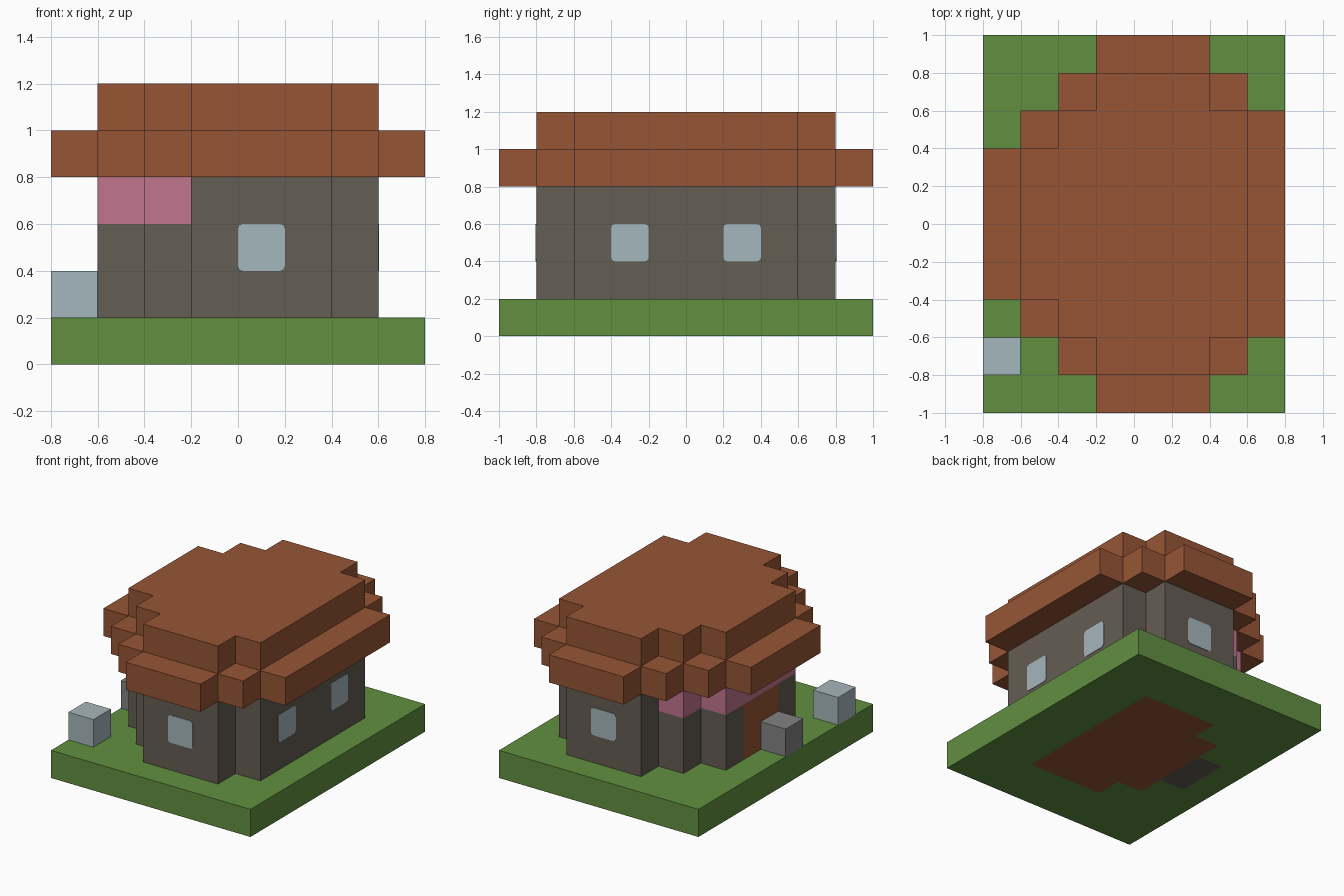
import bpy, bmesh, math
from mathutils import Matrix

if "Cube" in bpy.data.objects:
    bpy.data.objects.remove(bpy.data.objects["Cube"], do_unlink=True)


def material(name, rgb):
    linear = [((c / 255 + 0.055) / 1.055) ** 2.4 for c in rgb] + [1]
    mat = bpy.data.materials.new(name)
    mat.use_nodes = True
    mat.diffuse_color = linear
    mat.node_tree.nodes["Principled BSDF"].inputs["Base Color"].default_value = linear
    return mat


grass = material("grass green", (97, 143, 64))
brown = material("clay brown", (150, 85, 53))
stone = material("wall stone", (100, 93, 83))
pink = material("blossom pink", (193, 117, 142))
glass = material("pale blue", (165, 183, 188))
grey = material("plain grey", (130, 130, 130))


def finish(bm, name, *mats):
    bmesh.ops.recalc_face_normals(bm, faces=bm.faces)
    mesh = bpy.data.meshes.new(name)
    bm.to_mesh(mesh)
    bm.free()
    for mat in mats:
        mesh.materials.append(mat)
    obj = bpy.data.objects.new(name, mesh)
    bpy.context.collection.objects.link(obj)
    return obj


def stepped(name, steps, end, z0, z1, *mats):
    """Prism with a stepped plan, mirrored across y; steps are (start x, half width)."""
    ends = [x for x, _ in steps[1:]] + [end]
    side = [p for (x, h), e in zip(steps, ends) for p in ((x, h), (e, h))]
    plan = side + [(x, -y) for x, y in reversed(side)]
    bm = bmesh.new()
    face = bm.faces.new([bm.verts.new((x, y, z0)) for x, y in plan])
    top = bmesh.ops.extrude_face_region(bm, geom=[face])["geom"]
    for v in top:
        if isinstance(v, bmesh.types.BMVert):
            v.co.z = z1
    return finish(bm, name, *mats)


def block(name, centre, size, mat):
    bm = bmesh.new()
    bmesh.ops.create_cube(bm, size=1, matrix=Matrix.Translation(centre) @ Matrix.Diagonal((*size, 1)))
    return finish(bm, name, mat)


def bore(obj, cutter):
    mod = obj.modifiers.new("bore", 'BOOLEAN')
    mod.operation = 'DIFFERENCE'
    mod.solver = 'EXACT'
    mod.object = cutter
    bpy.context.view_layer.objects.active = obj
    bpy.ops.object.modifier_apply(modifier=mod.name)
    bpy.data.objects.remove(cutter, do_unlink=True)


def window(name, location, yaw):
    """Thin pane with clipped corners, facing -y before the turn."""
    bm = bmesh.new()
    bmesh.ops.create_cube(bm, size=1, matrix=Matrix.Diagonal((0.2, 0.008, 0.2, 1)))
    corners = [e for e in bm.edges if abs(e.verts[0].co.y - e.verts[1].co.y) > 0.001]
    bmesh.ops.bevel(bm, geom=corners, offset=0.02, segments=2, profile=0.5, affect='EDGES')
    obj = finish(bm, name, glass)
    obj.location = location
    obj.rotation_euler.z = yaw


# Shared plans
room = [(-0.4, 0.4), (-0.2, 0.6)]
house = [(-0.6, 0.4), (-0.4, 0.6), (-0.2, 0.8), (0.4, 0.6)]
eaves = [(-0.8, 0.4), (-0.6, 0.6), (-0.4, 0.8), (-0.2, 1), (0.4, 0.8), (0.6, 0.6)]

# Lawn with the floor and doorstep let into it
lawn = block("lawn", (0, 0, 0.1), (1.6, 2, 0.2), grass)
bore(lawn, stepped("floor_cutter", [(-0.6, 0.2)] + room, 0.4, -0.1, 0.3))
stepped("floor", room, 0.4, 0, 0.2, brown)
block("doorstep", (-0.5, 0, 0.1), (0.2, 0.4, 0.2), stone)

# Hollow walls with a doorway
walls = stepped("walls", house, 0.6, 0.2, 0.8, stone, pink)
bore(walls, stepped("room_cutter", room, 0.4, 0.1, 0.9))
bore(walls, block("door_cutter", (-0.5, 0, 0.35), (0.3, 0.4, 0.5), stone))
block("door", (-0.5, 0, 0.4), (0.2, 0.4, 0.4), brown)

# Pink band above the door and round its corners
bm = bmesh.new()
bm.from_mesh(walls.data)
bmesh.ops.bisect_plane(bm, geom=bm.verts[:] + bm.edges[:] + bm.faces[:],
                       plane_co=(0, 0, 0.6), plane_no=(0, 0, 1))
for f in bm.faces:
    c = f.calc_center_median()
    f.material_index = int(c.z > 0.61 and c.x < -0.21)
bm.to_mesh(walls.data)
bm.free()

# Two-tier roof
stepped("roof_eaves", eaves, 0.8, 0.8, 1, brown)
stepped("roof_top", house, 0.6, 1, 1.2, brown)

# Windows
window("front_window", (0.1, -0.8, 0.5), 0)
window("back_window", (0.1, 0.8, 0.5), math.pi)
for side, label in ((-1, "front"), (1, "back")):
    window(f"side_window_{label}", (0.6, side * 0.3, 0.5), math.pi / 2)

# Loose blocks on the lawn
block("pale_block", (-0.7, -0.7, 0.3), (0.2, 0.2, 0.2), glass)
block("grey_block", (-0.7, -0.1, 0.3), (0.2, 0.2, 0.2), grey)
